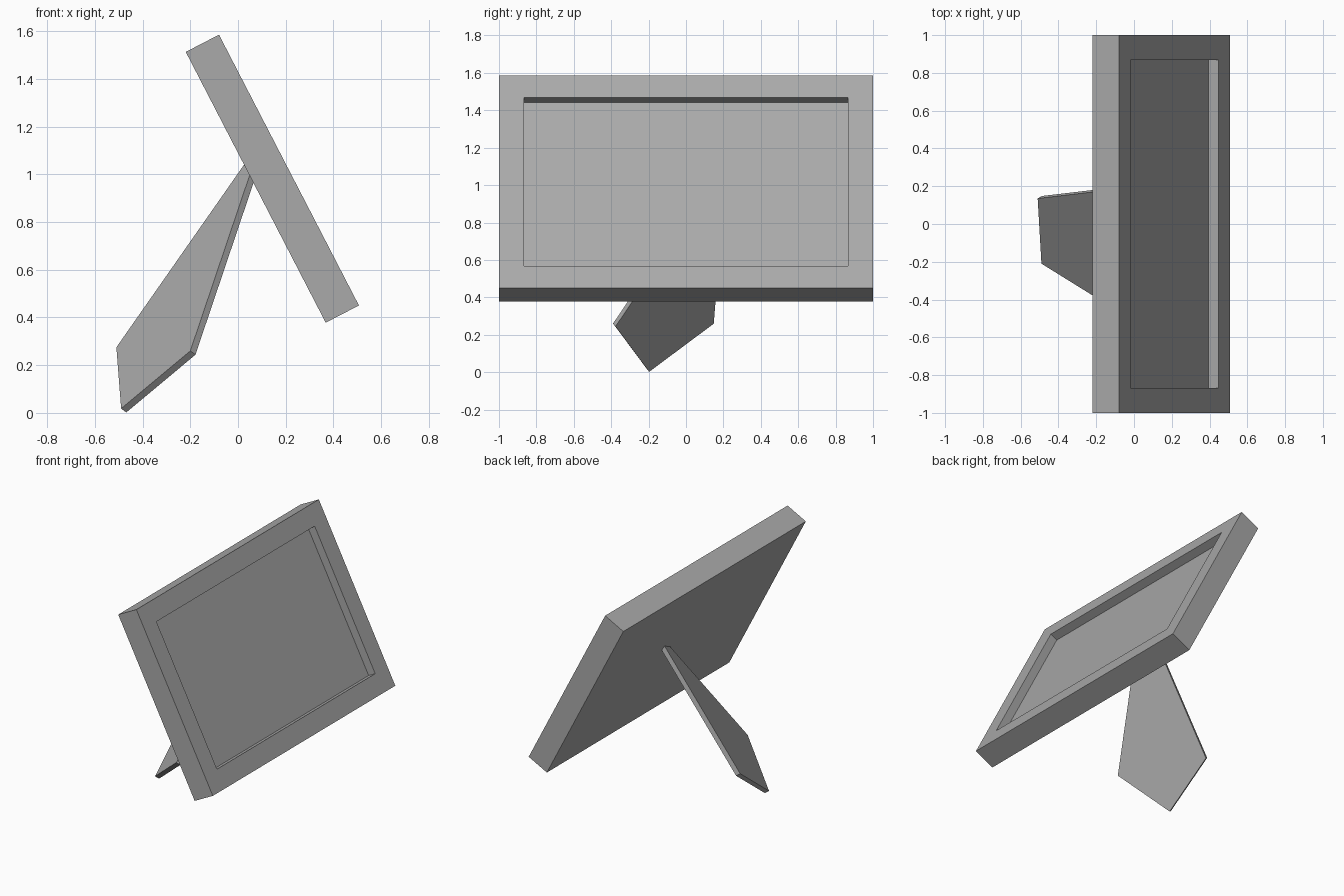
import bpy, bmesh
from mathutils import Matrix, Vector

if "Cube" in bpy.data.objects:
    bpy.data.objects.remove(bpy.data.objects["Cube"], do_unlink=True)

grey = bpy.data.materials.new("plain_grey")
grey.use_nodes = True
colour = (0.4, 0.4, 0.4, 1)
grey.diffuse_color = colour
grey.node_tree.nodes["Principled BSDF"].inputs["Base Color"].default_value = colour


def finish(bm, name):
    bmesh.ops.recalc_face_normals(bm, faces=bm.faces)
    mesh = bpy.data.meshes.new(name)
    bm.to_mesh(mesh)
    bm.free()
    mesh.materials.append(grey)
    obj = bpy.data.objects.new(name, mesh)
    bpy.context.collection.objects.link(obj)
    return obj


# Tilted panel: a box whose broad +x side carries a shallow recess
thickness, width, height = 0.157, 2.0, 1.278
normal = Vector((0.888, 0, 0.459)).normalized()
side = Vector((0, 1, 0))
up = normal.cross(side)
bm = bmesh.new()
bmesh.ops.create_cube(bm, size=1, matrix=Matrix.Diagonal((thickness, width, height, 1)))
face = max(bm.faces, key=lambda f: f.calc_center_median().x)
bmesh.ops.inset_region(bm, faces=[face], thickness=0.133, use_even_offset=True)
rim = bmesh.ops.extrude_discrete_faces(bm, faces=[face])
bmesh.ops.translate(bm, verts=rim["faces"][0].verts, vec=(-0.057, 0, 0))
panel = finish(bm, "panel")
panel.matrix_world = (Matrix.Translation((0.144, 0, 0.982))
                      @ Matrix((normal, side, up)).transposed().to_4x4())

# Stand: a thin five-sided plate, narrow where it meets the panel
outline = [(-0.49, -0.21, 0.018), (-0.20, -0.39, 0.26), (0.05, 0.108, 1.0),
           (0.025, 0.198, 1.04), (-0.51, 0.135, 0.275)]
bm = bmesh.new()
plate = bm.faces.new([bm.verts.new(p) for p in outline])
back = Vector((0.719, 0.44, -0.539)) * 0.03
extruded = bmesh.ops.extrude_face_region(bm, geom=[plate], use_keep_orig=True)
bmesh.ops.translate(bm, vec=back,
                    verts=[v for v in extruded["geom"] if isinstance(v, bmesh.types.BMVert)])
finish(bm, "stand")
